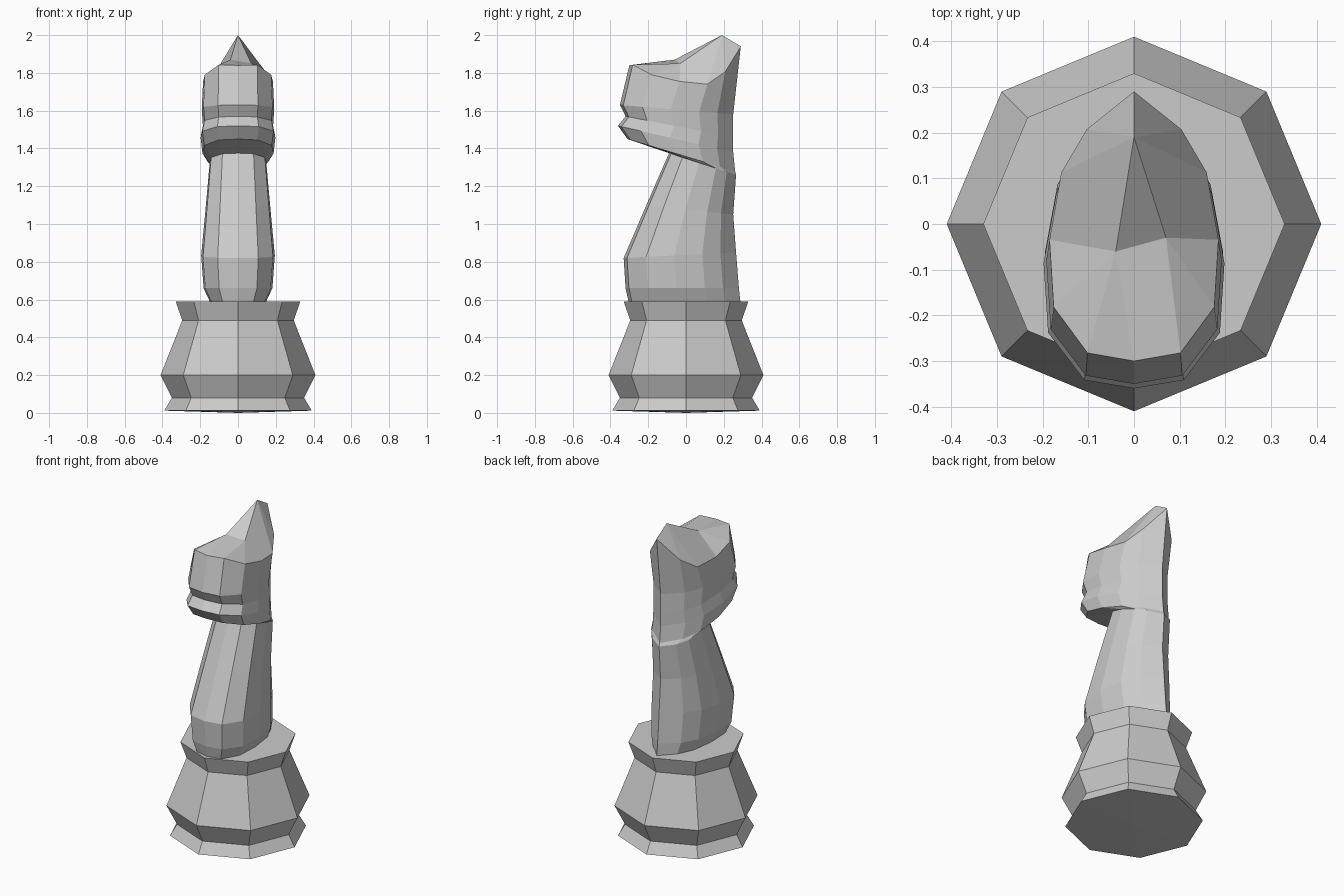
import bpy, bmesh, math
from mathutils import Vector

cube = bpy.data.objects.get("Cube")
if cube:
    bpy.data.objects.remove(cube, do_unlink=True)

grey = bpy.data.materials.new("plain grey")
grey.use_nodes = True
colour = (0.6, 0.6, 0.6, 1)
grey.diffuse_color = colour
bsdf = next(n for n in grey.node_tree.nodes if n.type == 'BSDF_PRINCIPLED')
bsdf.inputs["Base Color"].default_value = colour
bsdf.inputs["Roughness"].default_value = 0.8


def loft(name, rings):
    """Skin a stack of closed rings, merge shared points and close the ends."""
    bm = bmesh.new()
    rows = [[bm.verts.new(p) for p in ring] for ring in rings]
    n = len(rows[0])
    for low, high in zip(rows, rows[1:]):
        for i in range(n):
            j = (i + 1) % n
            bm.faces.new((low[i], low[j], high[j], high[i]))
    bmesh.ops.remove_doubles(bm, verts=bm.verts[:], dist=0.0005)
    bmesh.ops.holes_fill(bm, edges=[e for e in bm.edges if e.is_boundary], sides=0)
    bmesh.ops.recalc_face_normals(bm, faces=bm.faces[:])
    mesh = bpy.data.meshes.new(name)
    bm.to_mesh(mesh)
    bm.free()
    mesh.materials.append(grey)
    obj = bpy.data.objects.new(name, mesh)
    bpy.context.collection.objects.link(obj)
    return obj


def octagon(radius, z):
    return [Vector((radius * math.cos(k * math.pi / 4),
                    radius * math.sin(k * math.pi / 4), z)) for k in range(8)]


# Octagonal pedestal with a slightly bulging underside
base_profile = [(0, 0), (0.39, 0.012), (0.35, 0.08), (0.41, 0.2),
                (0.295, 0.49), (0.33, 0.59)]
loft("pedestal", [octagon(r, z) for r, z in base_profile])

# Half outline of the body: (distance from front to back, share of half width)
OUTLINE = [(0, 0), (0.03, 0.55), (0.2, 0.95), (0.45, 1),
           (0.7, 0.86), (0.86, 0.56), (1, 0)]


def mirrored(half):
    """Close a half ring by adding its mirror image."""
    return half + [Vector((-p.x, p.y, p.z)) for p in half[-2:0:-1]]


def section(front, back, half_width, sag=(0,) * 7):
    """Egg-shaped ring between a front and a back point given as (y, z)."""
    f, b = Vector((0, *front)), Vector((0, *back))
    return mirrored([f.lerp(b, t) + Vector((w * half_width, 0, s))
                     for (t, w), s in zip(OUTLINE, sag)])


# Neck, from the foot up to the throat
neck = [section((-0.30, 0.57), (0.29, 0.57), 0.14),
        section((-0.32, 0.66), (0.28, 0.66), 0.182),
        section((-0.33, 0.82), (0.265, 0.85), 0.195),
        section((-0.21, 1.10), (0.25, 1.05), 0.172),
        section((-0.09, 1.375), (0.265, 1.26), 0.15)]

# Jaw, mouth groove and muzzle, tilted down towards the nape
head = [section((-0.31, 1.45), (0.26, 1.28), 0.188),
        section((-0.36, 1.52), (0.25, 1.38), 0.198),
        section((-0.32, 1.57), (0.25, 1.46), 0.186),
        section((-0.35, 1.63), (0.25, 1.58), 0.192),
        section((-0.30, 1.84), (0.29, 1.94), 0.185,
                (0, 0, -0.07, -0.13, -0.17, -0.12, 0))]

# Crown: the rim gathers into the brow, the ear tip and the back of the ear
crown = Vector((-0.04, -0.06, 1.87))
brow = Vector((0.07, -0.03, 1.85))
tip = Vector((0, 0.19, 2.0))
nape = Vector((0, 0.29, 1.941))
ridge = [crown] + [brow] * 3 + [tip] * 2 + [nape] + [tip] * 2 + [crown] * 3

loft("horse_head_and_neck", neck + head + [ridge])
